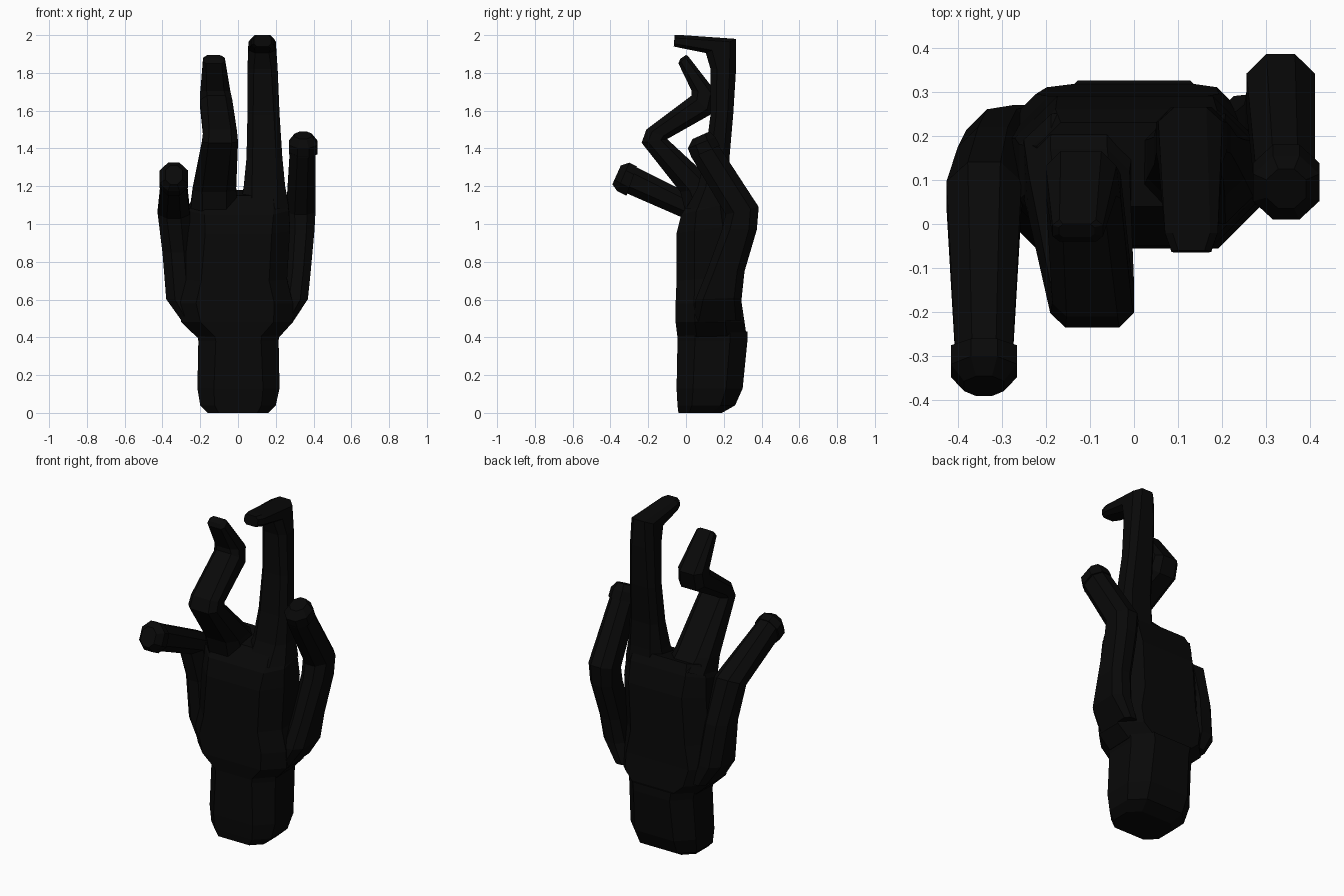
import bpy, bmesh
from mathutils import Vector

black = bpy.data.materials.new("black")
black.diffuse_color = (0.0025, 0.0025, 0.0025, 1)


def loft(name, rows, chamfer=0.25):
    """Octagonal tube; each row is x0, x1, then front (y, z) and back (y, z)."""
    bm = bmesh.new()
    rings = []
    for x0, x1, yf, zf, yb, zb in rows:
        front, back = Vector((0, yf, zf)), Vector((0, yb, zb))
        depth = (back - front).length
        c = chamfer * min(x1 - x0, depth)
        u, v = c / (x1 - x0), c / depth
        outline = [(u, 0), (1 - u, 0), (1, v), (1, 1 - v),
                   (1 - u, 1), (u, 1), (0, 1 - v), (0, v)]
        ring = []
        for s, t in outline:
            p = front.lerp(back, t)
            p.x = x0 + (x1 - x0) * s
            ring.append(bm.verts.new(p))
        rings.append(ring)
    for a, b in zip(rings, rings[1:]):
        for i in range(8):
            j = (i + 1) % 8
            bm.faces.new((a[i], a[j], b[j], b[i]))
    bm.faces.new(rings[0][::-1])
    bm.faces.new(rings[-1])
    bmesh.ops.recalc_face_normals(bm, faces=bm.faces)
    mesh = bpy.data.meshes.new(name)
    bm.to_mesh(mesh)
    bm.free()
    mesh.materials.append(black)
    ob = bpy.data.objects.new(name, mesh)
    bpy.context.collection.objects.link(ob)


# Wrist stump with a rounded base
loft("wrist", [
    (-0.16, 0.16, -0.04, 0.00, 0.19, 0.00),
    (-0.20, 0.20, -0.045, 0.04, 0.26, 0.04),
    (-0.215, 0.22, -0.05, 0.13, 0.30, 0.13),
    (-0.21, 0.215, -0.045, 0.38, 0.325, 0.38),
    (-0.22, 0.22, -0.045, 0.43, 0.325, 0.43)])

# Palm, widest above the wrist and narrowing to the finger roots
loft("palm", [
    (-0.22, 0.22, -0.045, 0.40, 0.32, 0.41),
    (-0.30, 0.29, -0.055, 0.48, 0.31, 0.48),
    (-0.32, 0.29, -0.055, 0.58, 0.295, 0.58),
    (-0.29, 0.26, -0.05, 0.70, 0.29, 0.72),
    (-0.27, 0.275, -0.05, 0.95, 0.29, 1.00),
    (-0.26, 0.27, -0.025, 1.05, 0.26, 1.12),
    (-0.22, 0.24, 0.04, 1.15, 0.23, 1.18)], 0.28)

# Tall finger with a hooked tip
loft("straight_finger", [
    (0.01, 0.27, 0.00, 1.08, 0.25, 1.10),
    (0.03, 0.25, 0.06, 1.19, 0.235, 1.20),
    (0.045, 0.235, 0.10, 1.35, 0.23, 1.35),
    (0.05, 0.22, 0.13, 1.58, 0.25, 1.58),
    (0.05, 0.21, 0.13, 1.82, 0.265, 1.82),
    (0.055, 0.20, 0.105, 1.905, 0.265, 1.98),
    (0.07, 0.19, -0.02, 1.93, -0.02, 2.00),
    (0.085, 0.175, -0.065, 1.94, -0.06, 2.00)])

# Zigzag finger, bent forward then back
loft("bent_finger", [
    (-0.25, 0.00, 0.00, 1.05, 0.25, 1.14),
    (-0.24, -0.01, -0.03, 1.17, 0.17, 1.20),
    (-0.19, 0.00, -0.235, 1.43, -0.10, 1.45),
    (-0.185, -0.005, -0.21, 1.50, -0.09, 1.455),
    (-0.20, -0.03, 0.03, 1.68, 0.14, 1.585),
    (-0.20, -0.04, 0.03, 1.705, 0.165, 1.69),
    (-0.185, -0.07, -0.04, 1.85, 0.01, 1.89),
    (-0.17, -0.09, -0.03, 1.875, 0.00, 1.895)])

# Left outer finger pointing forward, with a rounded tip cap
loft("left_finger", [
    (-0.30, -0.20, 0.02, 0.49, 0.27, 0.49),
    (-0.38, -0.22, 0.03, 0.60, 0.26, 0.61),
    (-0.40, -0.24, 0.03, 0.85, 0.22, 0.85),
    (-0.425, -0.255, -0.01, 1.03, 0.14, 1.10),
    (-0.405, -0.275, -0.32, 1.165, -0.27, 1.305)], 0.29)
loft("left_fingertip", [
    (-0.415, -0.265, -0.315, 1.15, -0.26, 1.305),
    (-0.415, -0.265, -0.365, 1.175, -0.30, 1.325),
    (-0.385, -0.295, -0.39, 1.21, -0.345, 1.31)], 0.3)

# Right outer finger bowed backward, with a rounded tip cap
loft("right_finger", [
    (0.20, 0.29, 0.04, 0.48, 0.29, 0.49),
    (0.23, 0.37, 0.05, 0.60, 0.295, 0.61),
    (0.25, 0.385, 0.11, 0.75, 0.31, 0.75),
    (0.26, 0.405, 0.19, 0.97, 0.375, 0.97),
    (0.255, 0.41, 0.21, 1.05, 0.385, 1.09),
    (0.275, 0.41, 0.025, 1.36, 0.17, 1.42)], 0.29)
loft("right_fingertip", [
    (0.27, 0.42, 0.03, 1.35, 0.18, 1.415),
    (0.27, 0.42, 0.01, 1.40, 0.155, 1.46),
    (0.30, 0.39, 0.035, 1.45, 0.125, 1.49)], 0.3)
